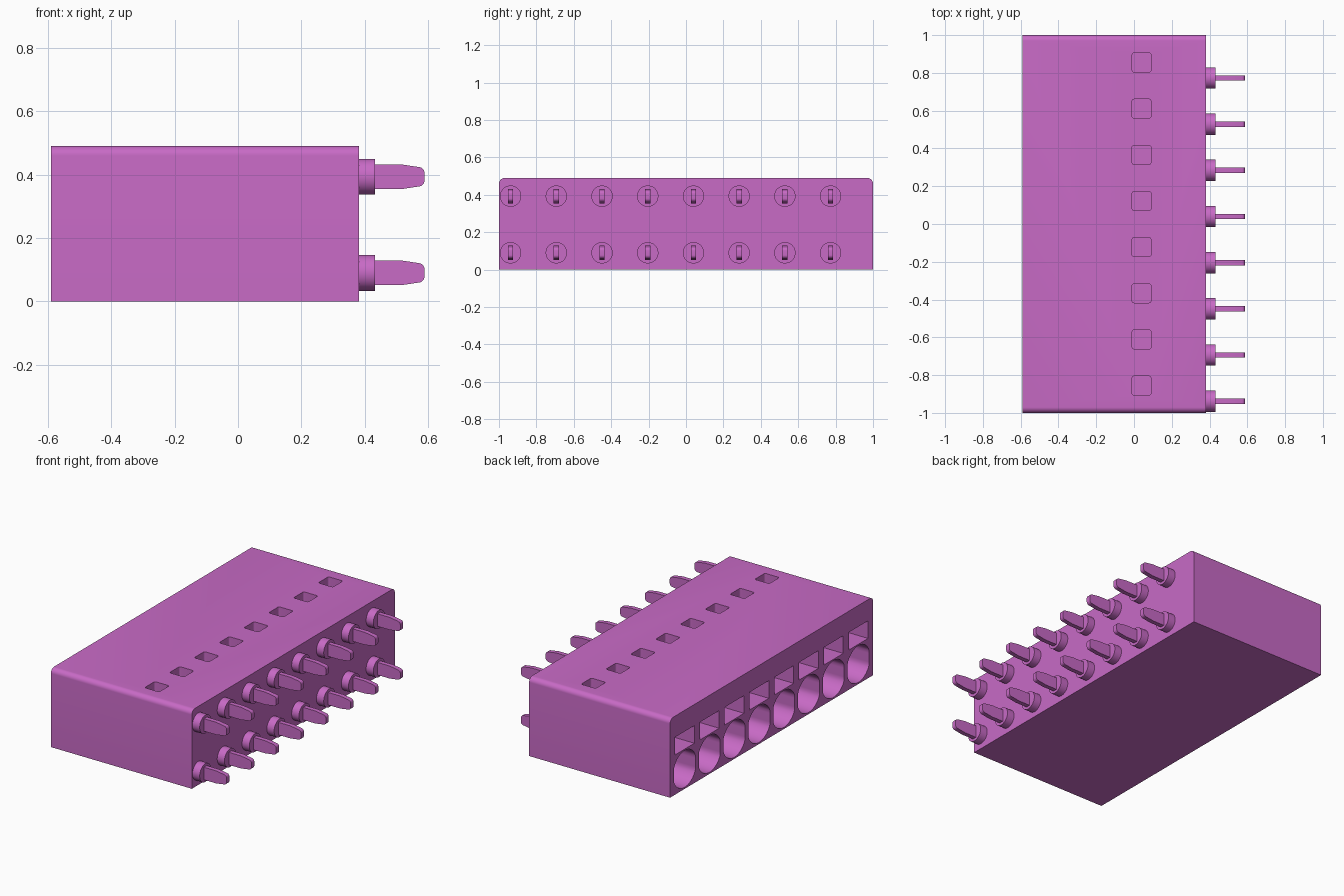
import bpy, bmesh, math
from mathutils import Vector

if "Cube" in bpy.data.objects:
    bpy.data.objects.remove(bpy.data.objects["Cube"])

mat = bpy.data.materials.new("orchid_plastic")
mat.use_nodes = True
colour = (0.58, 0.145, 0.565, 1)
mat.diffuse_color = colour
mat.node_tree.nodes["Principled BSDF"].inputs["Base Color"].default_value = colour

COUNT, PITCH = 8, 0.2444
FACE_L, FACE_R, HEIGHT = -0.59, 0.382, 0.49


def rounded(corners, steps=6):
    """Outline from (u, v, radius) corners, each filleted with a smooth arc."""
    pts = []
    for i, (u, v, r) in enumerate(corners):
        p = Vector((u, v))
        if r == 0:
            pts.append(p)
            continue
        a = (Vector(corners[i - 1][:2]) - p).normalized()
        b = (Vector(corners[(i + 1) % len(corners)][:2]) - p).normalized()
        half = math.acos(a.dot(b)) / 2
        centre = p + (a + b).normalized() * (r / math.sin(half))
        reach = r / math.tan(half)
        start, end = p + a * reach, p + b * reach
        for k in range(steps + 1):
            d = start.lerp(end, k / steps) - centre
            pts.append(centre + d.normalized() * r)
    return pts


def prism(bm, outline, axis, lo, hi):
    """Extrude a 2D outline along an axis; the outline uses the other two axes."""
    def place(p, t):
        c = [p[0], p[1]]
        c.insert("xyz".index(axis), t)
        return bm.verts.new(c)
    a = [place(p, lo) for p in outline]
    b = [place(p, hi) for p in outline]
    bm.faces.new(a)
    bm.faces.new(b[::-1])
    for i in range(len(a)):
        j = (i + 1) % len(a)
        bm.faces.new((a[i], b[i], b[j], a[j]))


def box_outline(u, v, w, h, r=0):
    return rounded([(u - w, v - h, r), (u + w, v - h, r),
                    (u + w, v + h, r), (u - w, v + h, r)], 4)


def circle(u, v, r, n=40, flat=1):
    """Circle outline, clipped to flats at u +/- flat."""
    pts = []
    for k in range(n):
        t = math.tau * (k + 0.5) / n
        du = max(-flat, min(flat, r * math.cos(t)))
        pts.append((u + du, v + r * math.sin(t)))
    return pts


def finish(name, bm):
    bmesh.ops.recalc_face_normals(bm, faces=bm.faces)
    mesh = bpy.data.meshes.new(name)
    bm.to_mesh(mesh)
    bm.free()
    ob = bpy.data.objects.new(name, mesh)
    bpy.context.collection.objects.link(ob)
    mesh.materials.append(mat)
    return ob


def smooth(ob):
    bpy.ops.object.select_all(action='DESELECT')
    ob.select_set(True)
    bpy.context.view_layer.objects.active = ob
    bpy.ops.object.shade_smooth_by_angle(angle=math.radians(30))


# Housing block with its two rounded upper end edges
bm = bmesh.new()
prism(bm, rounded([(-1, 0, 0), (1, 0, 0), (1, HEIGHT, 0.03), (-1, HEIGHT, 0.03)]),
      "x", FACE_L, FACE_R)
housing = finish("housing", bm)

# Cutters: wire entries, release slots and test-probe holes
bm = bmesh.new()
for i in range(COUNT):
    y = 0.855 - i * PITCH
    prism(bm, circle(y, 0.125, 0.115, flat=0.105), "x", FACE_L - 0.1, FACE_L + 0.55)
    prism(bm, box_outline(y, 0.303, 0.095, 0.055), "x", FACE_L - 0.1, FACE_L + 0.4)
    prism(bm, box_outline(0.04, y, 0.05, 0.05, 0.01), "z", HEIGHT - 0.15, HEIGHT + 0.1)
cutter = finish("opening_cutter", bm)
cutter.hide_render = True

# Cut the openings and discard the cutter
cut = housing.modifiers.new("openings", 'BOOLEAN')
cut.operation, cut.solver, cut.object = 'DIFFERENCE', 'EXACT', cutter
bpy.context.view_layer.objects.active = housing
housing.select_set(True)
bpy.ops.object.modifier_apply(modifier=cut.name)
bpy.data.objects.remove(cutter)
smooth(housing)

# Two rows of solder pins: round collar and tapered flat blade
for row, z in (("lower", 0.09), ("upper", 0.393)):
    collars, blades = bmesh.new(), bmesh.new()
    for i in range(COUNT):
        y = 0.773 - i * PITCH
        prism(collars, circle(y, z, 0.057, 32), "x", FACE_R - 0.01, 0.432)
        blade = rounded([(0.42, z - 0.039, 0), (0.515, z - 0.039, 0),
                         (0.588, z - 0.028, 0.018), (0.588, z + 0.028, 0.018),
                         (0.515, z + 0.039, 0), (0.42, z + 0.039, 0)])
        prism(blades, blade, "y", y - 0.014, y + 0.014)
    smooth(finish(row + "_pin_collars", collars))
    smooth(finish(row + "_pin_blades", blades))
